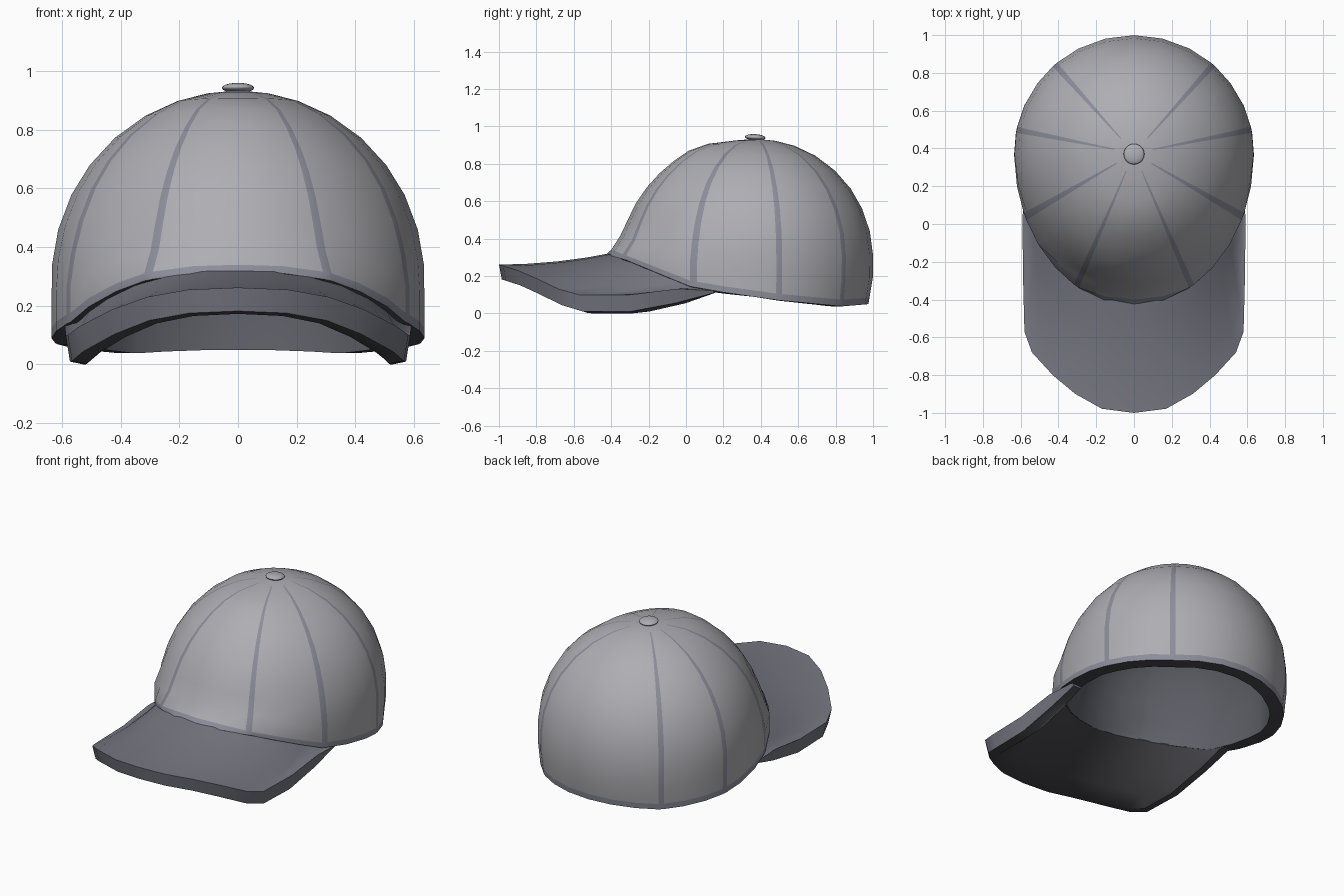
import bpy, bmesh
from math import sin, cos, pi, sqrt, hypot

if "Cube" in bpy.data.objects:
    bpy.data.objects.remove(bpy.data.objects["Cube"])

CY, TOP, WALL = 0.375, 0.932, 0.082


def material(name, r, g, b):
    m = bpy.data.materials.new(name)
    m.diffuse_color = (r, g, b, 1)
    m.use_nodes = True
    m.node_tree.nodes["Principled BSDF"].inputs["Base Color"].default_value = m.diffuse_color
    return m


CLOTH = material("cloth", .42, .42, .45)
SEAM = material("seam", .27, .27, .33)
DARK = material("rim_dark", .07, .07, .08)
LINING = material("lining", .11, .115, .135)
BRIM = material("brim_cloth", .18, .185, .22)


def interp(table, x):
    if x <= table[0][0]:
        return table[0][1]
    for (a, va), (b, vb) in zip(table, table[1:]):
        if x <= b:
            return va + (vb - va) * (x - a) / (b - a)
    return table[-1][1]


RIM = [(-.42, .315), (-.32, .285), (.02, .145), (.2, .113), (.5, .07), (.85, .038), (1, .05)]
FRONT = [(0, 1), (.04, 1), (.07, .972), (.11, .937), (.28, .873), (.47, .80), (.65, .70),
         (.8, .57), (.92, .43), (.98, .27), (1, 0)]


def outline(u, k=1.0):
    """Head outline in plan; u = 0 at the front."""
    depth = .803 if cos(u) > 0 else .625
    return .635 * k * sin(u), CY - depth * k * cos(u)


def inner_scale(u):
    x, y = outline(u)
    return 1 - WALL / hypot(x, y - CY)


def inner_rim(u):
    return interp(RIM, outline(u)[1]) - .055 * max(0, cos(u)) ** 1.2


def finish(name, bm, mats, angle=40):
    bmesh.ops.recalc_face_normals(bm, faces=bm.faces)
    me = bpy.data.meshes.new(name)
    bm.to_mesh(me)
    bm.free()
    for m in mats:
        me.materials.append(m)
    ob = bpy.data.objects.new(name, me)
    bpy.context.collection.objects.link(ob)
    bpy.ops.object.select_all(action='DESELECT')
    bpy.context.view_layer.objects.active = ob
    ob.select_set(True)
    bpy.ops.object.shade_smooth_by_angle(angle=angle * pi / 180)
    return ob


# Crown: eight panels separated by narrow seam strips (flag 1)
half = [.50, 1.14, 1.77, 2.42]
seams = half + [2 * pi - a for a in reversed(half)]
cols = []
for a, b in zip(seams, seams[1:] + [seams[0] + 2 * pi]):
    cols += [(a - .026, 1), (a + .026, 0)]
    n = round((b - a) * 4)
    cols += [(a + (b - a) * i / n, 0) for i in range(1, n)]
N = len(cols)
bm = bmesh.new()


def crown_ring(t, inner):
    ring = []
    for u, _ in cols:
        zr = interp(RIM, outline(u)[1])
        z = zr + (TOP - zr) * t
        s = max(0, (z - .29) / (TOP - .29))
        w = max(0, cos(u)) ** 1.5
        k = (1 - w) * sqrt(1 - s * s) + w * interp(FRONT, s)
        k *= 1 - .04 * max(0, -cos(u)) * max(0, .2 - z) / .15
        if inner:
            k *= inner_scale(u)
            z += (inner_rim(u) - zr) * (1 - t) - WALL * t
        x, y = outline(u, k)
        ring.append(bm.verts.new((x, y, z)))
    return ring


def bridge(r0, r1, mat, seam_mat):
    for i in range(N):
        j = (i + 1) % N
        f = bm.faces.new((r0[i], r0[j], r1[j], r1[i]))
        f.material_index = seam_mat if cols[i][1] else mat


STEPS = (0, .04, .16, .3, .44, .58, .7, .81, .9, .96, .99)
outer = [crown_ring(t, False) for t in STEPS]
inner = [crown_ring(t, True) for t in STEPS]
for k in range(len(STEPS) - 1):
    bridge(outer[k], outer[k + 1], 0 if k else 1, 1)
    bridge(inner[k], inner[k + 1], 3, 3)
bridge(outer[0], inner[0], 2, 2)
for ring, z, mat in ((outer[-1], TOP + .002, 0), (inner[-1], TOP - WALL, 3)):
    pole = bm.verts.new((0, CY, z))
    for i in range(N):
        bm.faces.new((ring[i], ring[(i + 1) % N], pole)).material_index = mat
finish("crown", bm, [CLOTH, SEAM, DARK, LINING])

# Brim: closed sections swept from one side to the other
# (angle on the crown, outer edge x, y, z, edge thickness)
edge = [(0, 0, -1, .262, .08), (.2, .17, -.978, .255, .08), (.42, .31, -.9, .23, .08),
        (.62, .43, -.8, .187, .083), (.82, .54, -.68, .13, .085), (1.0, .58, -.57, .1, .088),
        (1.1, .587, -.3, .1, .09), (1.18, .59, -.05, .132, .075), (1.26, .588, .15, .122, .012)]
edge = [(-u, -x, y, z, h) for u, x, y, z, h in reversed(edge[1:])] + edge
bm = bmesh.new()
sections = []
for u, ox, oy, oz, thick in edge:
    zr = interp(RIM, outline(u)[1]) + .012
    front = oy < -.5

    def top(t):
        ix, iy = outline(u, .94)
        return bm.verts.new((ix + (ox - ix) * t, iy + (oy - iy) * t, oz + (zr - oz) * (1 - t) ** 2))

    def under(t, shrink, shift, drop):
        # underside runs from the shrunken edge up to the inside of the crown
        ix, iy = outline(u, inner_scale(u))
        ex, ey, ez = ox * shrink, oy + shift * front, oz - drop
        iz = inner_rim(u) + .004
        return bm.verts.new((ix + (ex - ix) * t, iy + (ey - iy) * t, ez + (iz - ez) * (1 - t) ** 2))
    sections.append([top(t) for t in (0, .25, .5, .75, .93, 1)]
                    + [under(1, .975, .015, thick)]
                    + [under(t, .89, .05, thick * 1.12) for t in (1, .7, .4, .15, 0)])
for a, b in zip(sections, sections[1:]):
    for i in range(len(a)):
        j = (i + 1) % len(a)
        bm.faces.new((a[i], a[j], b[j], b[i])).material_index = int(5 < i < len(a) - 1)
bm.faces.new(sections[0])
bm.faces.new(sections[-1])
finish("brim", bm, [BRIM, DARK])

# Button on top of the crown
bm = bmesh.new()
bmesh.ops.create_uvsphere(bm, u_segments=20, v_segments=10, radius=1)
button = finish("top_button", bm, [CLOTH], 60)
button.scale = (.055, .055, .017)
button.location = (0, .37, .942)
button.rotation_euler = (-.06, 0, 0)
